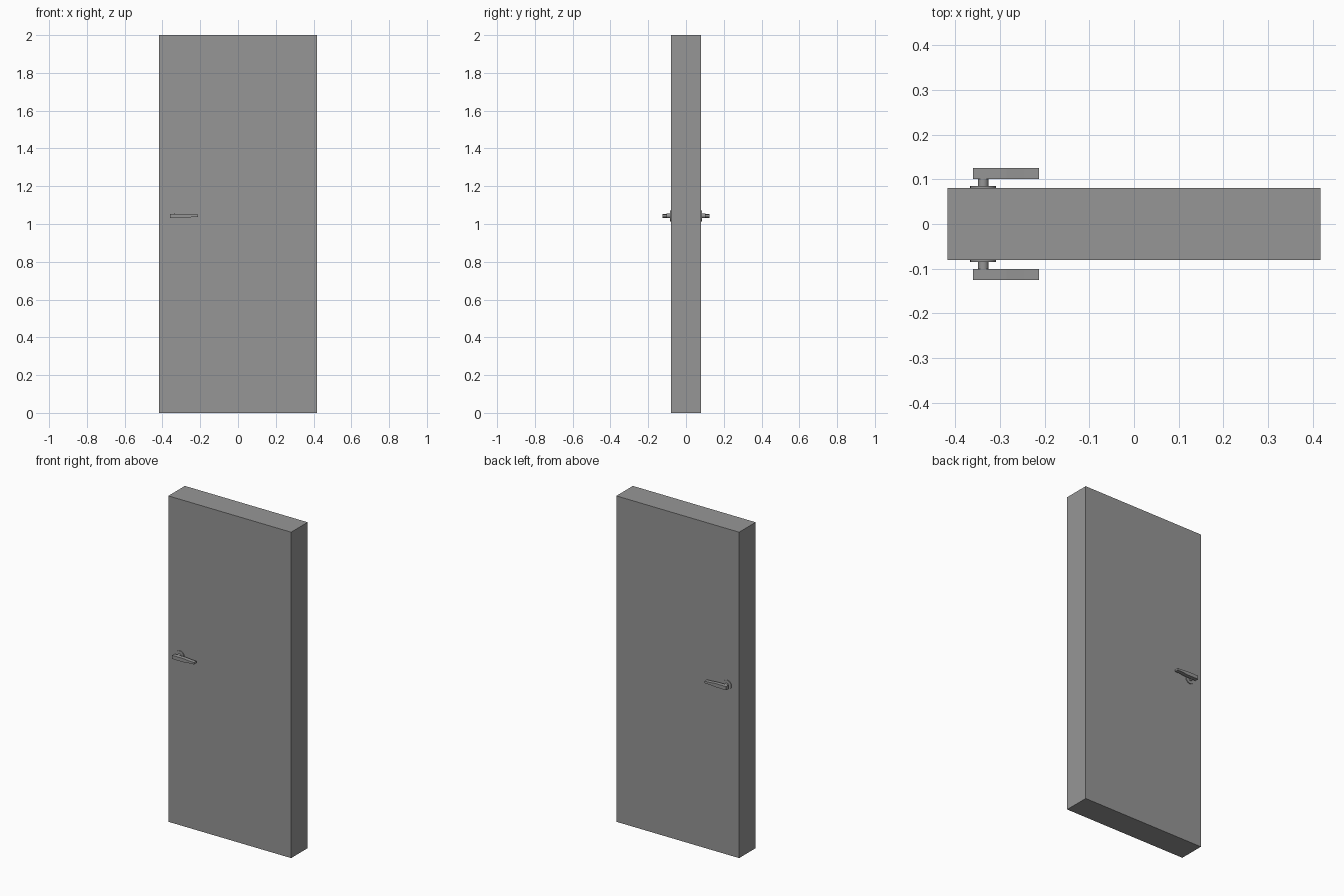
import bpy, bmesh, math
from mathutils import Matrix, Vector

if "Cube" in bpy.data.objects:
    bpy.data.objects.remove(bpy.data.objects["Cube"])

grey = bpy.data.materials.new("door_grey")
grey.use_nodes = True
colour = (0.305, 0.305, 0.305, 1)
grey.diffuse_color = colour
grey.node_tree.nodes["Principled BSDF"].inputs["Base Color"].default_value = colour

HANDLE_X, HANDLE_Z, FACE_Y = -0.337, 1.043, 0.08


def finish(name, bm, smooth=False):
    bmesh.ops.recalc_face_normals(bm, faces=bm.faces)
    mesh = bpy.data.meshes.new(name)
    bm.to_mesh(mesh)
    bm.free()
    mesh.materials.append(grey)
    obj = bpy.data.objects.new(name, mesh)
    bpy.context.collection.objects.link(obj)
    if smooth:
        bpy.ops.object.select_all(action='DESELECT')
        obj.select_set(True)
        bpy.context.view_layer.objects.active = obj
        bpy.ops.object.shade_smooth_by_angle(angle=math.radians(35))
    return obj


def disc(name, radius, y0, y1):
    """Round part whose axis runs through the door."""
    bm = bmesh.new()
    place = Matrix.Translation((HANDLE_X, (y0 + y1) / 2, HANDLE_Z)) @ Matrix.Rotation(math.pi / 2, 4, 'X')
    bmesh.ops.create_cone(bm, cap_ends=True, segments=32, radius1=radius, radius2=radius,
                          depth=abs(y1 - y0), matrix=place)
    return finish(name, bm, True)


def lever(name, y0, y1):
    """Tapered grip: front outline pushed through its thickness."""
    upper = [(-0.36, 0.011), (-0.285, 0.011), (-0.245, 0.007), (-0.212, 0.006)]
    outline = upper + [(x, -h) for x, h in reversed(upper)]
    bm = bmesh.new()
    face = bm.faces.new([bm.verts.new((x, y0, HANDLE_Z + h)) for x, h in outline])
    ext = bmesh.ops.extrude_face_region(bm, geom=[face])
    verts = [v for v in ext["geom"] if isinstance(v, bmesh.types.BMVert)]
    bmesh.ops.translate(bm, verts=verts, vec=Vector((0, y1 - y0, 0)))
    return finish(name, bm)


# Door slab
bm = bmesh.new()
bmesh.ops.create_cube(bm, size=1, matrix=Matrix.Translation((0, 0, 1)) @ Matrix.Diagonal((0.834, 2 * FACE_Y, 2, 1)))
finish("door_slab", bm)

# Matching handle on each side
for side, s in (("front", -1), ("back", 1)):
    disc(side + "_rosette", 0.029, s * (FACE_Y - 0.002), s * 0.085)
    disc(side + "_spindle", 0.0115, s * 0.083, s * 0.103)
    lever(side + "_lever", s * 0.101, s * 0.125)
